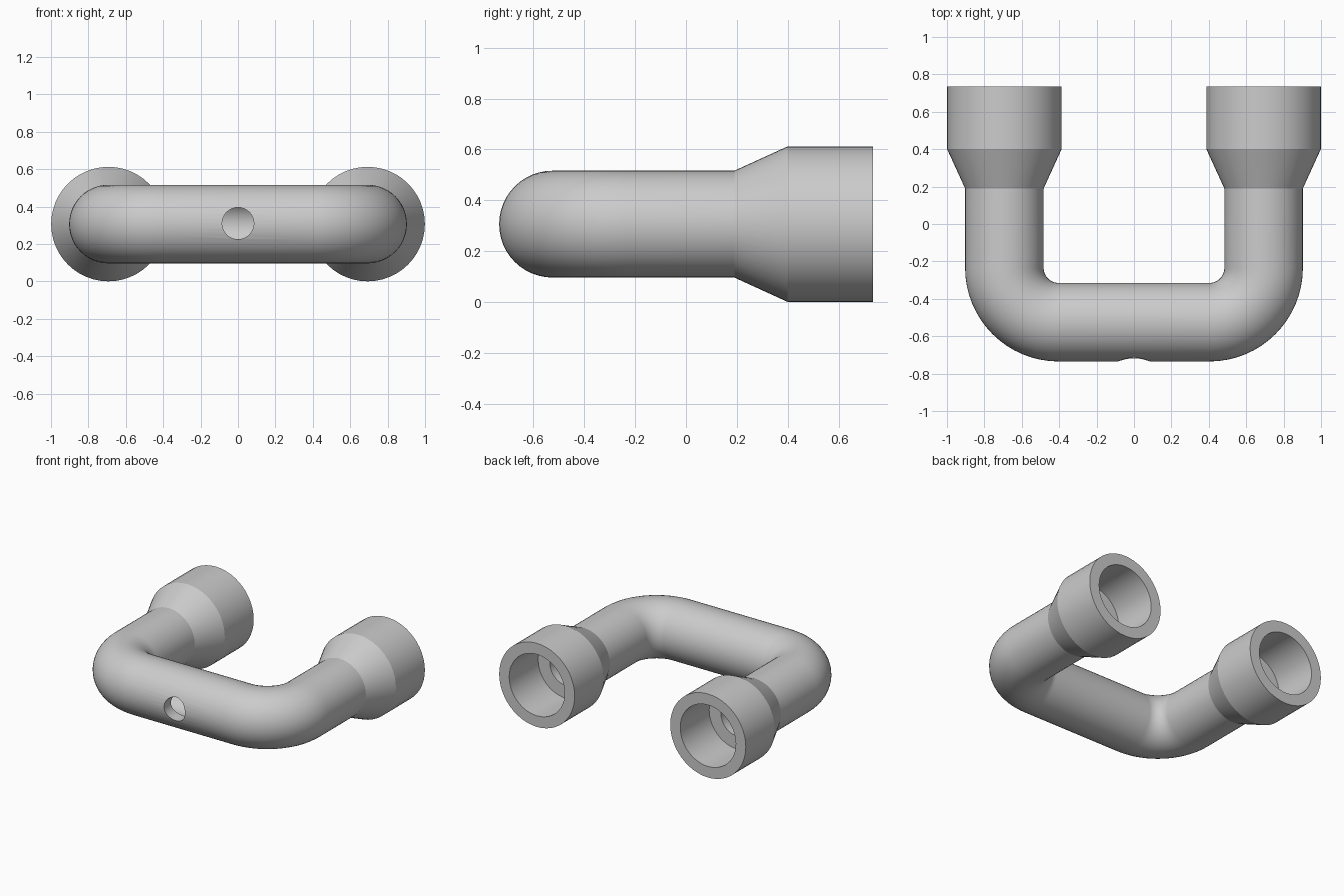
import bpy, bmesh
from math import sin, cos, pi, radians
from mathutils import Vector

cube = bpy.data.objects.get("Cube")
if cube:
    bpy.data.objects.remove(cube, do_unlink=True)

SIDES = 48
CENTRE_Z = 0.306
LEG_X = 0.693
PIPE_R, BORE_R = 0.21, 0.13
SOCKET_R, SOCKET_BORE_R = 0.306, 0.225
BACK_Y, SOCKET_Y, CONE_Y = 0.735, 0.40, 0.19
BAR_Y = -0.735 + PIPE_R
BEND_R = 0.29
BEND_STEPS = 16

grey = bpy.data.materials.new("Plain grey")
grey.use_nodes = True
colour = (0.6, 0.6, 0.6, 1)
grey.diffuse_color = colour
grey.node_tree.nodes["Principled BSDF"].inputs["Base Color"].default_value = colour


def bend_path(radius):
    """Stations round the right-hand bend, from leg to bar: x, y, angle, radius."""
    cx, cy = LEG_X - BEND_R, BAR_Y + BEND_R
    result = []
    for i in range(BEND_STEPS + 1):
        a = -pi / 2 * i / BEND_STEPS
        result.append((cx + BEND_R * cos(a), cy + BEND_R * sin(a), a, radius))
    return result


def mirrored(stations):
    """Continue a half path through the middle of the bar to the other end."""
    return stations + [(-x, y, -pi - a, r) for x, y, a, r in reversed(stations)]


def leg(*pairs):
    return [(LEG_X, y, 0, r) for y, r in pairs]


# Outer skin: socket, cone, pipe and bend
outer = mirrored(leg((BACK_Y, SOCKET_R), (SOCKET_Y, SOCKET_R), (CONE_Y, PIPE_R))
                 + bend_path(PIPE_R))
# Inner skin: socket bore, flat stop ledge, then the narrower pipe bore
inner = mirrored(leg((BACK_Y, SOCKET_BORE_R), (SOCKET_Y, SOCKET_BORE_R), (SOCKET_Y, BORE_R))
                 + bend_path(BORE_R))

bm = bmesh.new()
rings = []
for x, y, a, r in outer + inner[::-1]:
    across = Vector((cos(a), sin(a), 0))
    ring = []
    for k in range(SIDES):
        t = 2 * pi * k / SIDES
        ring.append(bm.verts.new(Vector((x, y, CENTRE_Z)) + across * (r * cos(t))
                                 + Vector((0, 0, r * sin(t)))))
    rings.append(ring)
for a, b in zip(rings, rings[1:] + rings[:1]):
    for k in range(SIDES):
        n = (k + 1) % SIDES
        bm.faces.new((a[k], a[n], b[n], b[k]))
bmesh.ops.recalc_face_normals(bm, faces=bm.faces)
mesh = bpy.data.meshes.new("pipe_fitting")
bm.to_mesh(mesh)
bm.free()
mesh.materials.append(grey)
pipe = bpy.data.objects.new("pipe_fitting", mesh)
bpy.context.collection.objects.link(pipe)

# Round hole through the front wall of the bar
bpy.ops.mesh.primitive_cylinder_add(vertices=32, radius=0.085, depth=0.4,
                                    location=(0, BAR_Y - 0.2, CENTRE_Z + 0.004),
                                    rotation=(radians(90), 0, 0))
cutter = bpy.context.object
cutter.name = "hole_cutter"
cutter.hide_render = True
cutter.data.materials.append(grey)
cut = pipe.modifiers.new("front_hole", "BOOLEAN")
cut.operation = "DIFFERENCE"
cut.solver = "EXACT"
cut.object = cutter

bpy.ops.object.select_all(action="DESELECT")
pipe.select_set(True)
bpy.context.view_layer.objects.active = pipe
bpy.ops.object.modifier_apply(modifier=cut.name)
bpy.data.objects.remove(cutter, do_unlink=True)
bpy.ops.object.shade_smooth_by_angle(angle=radians(20))
